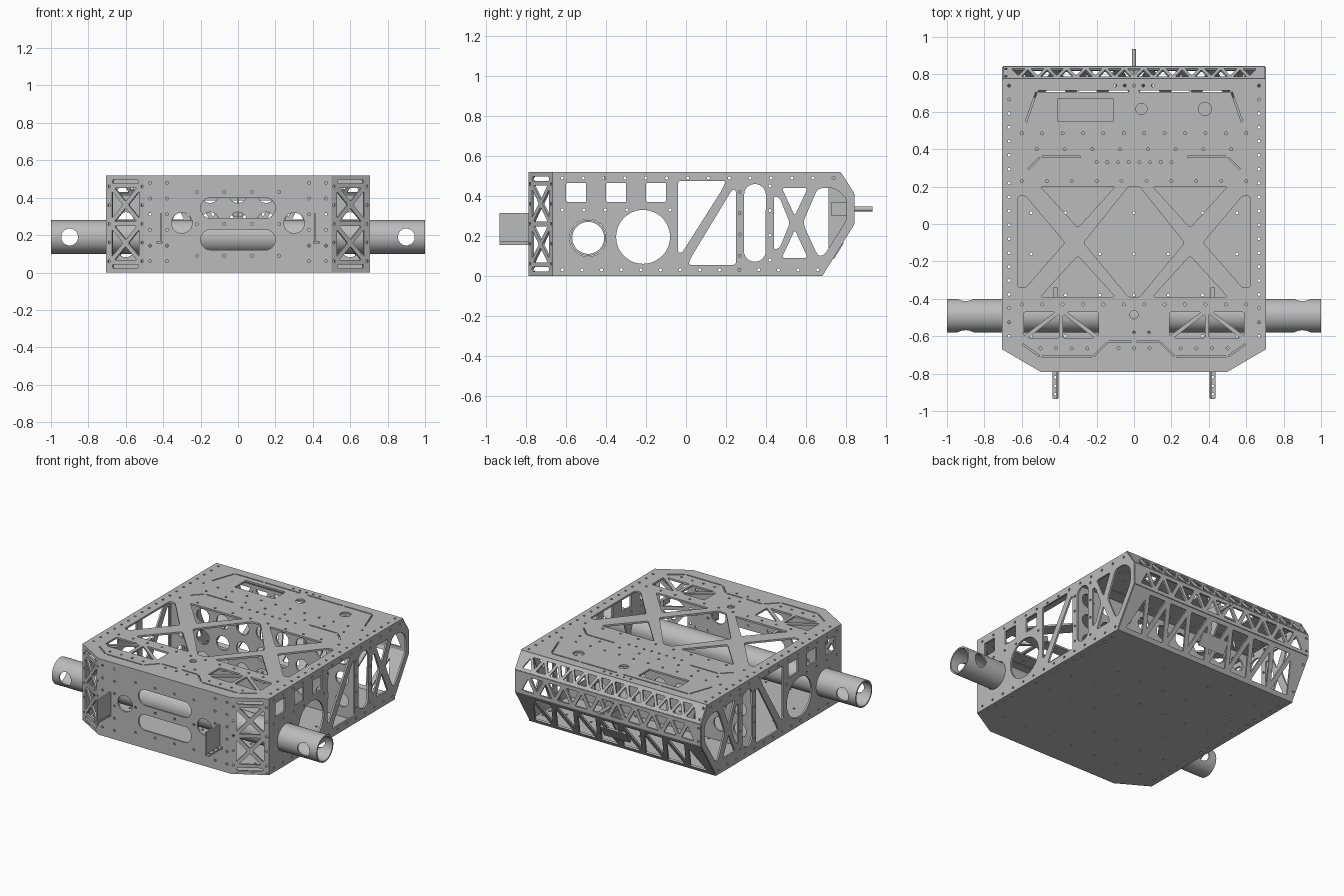
import bpy, bmesh, math
from mathutils import Vector, Matrix
from mathutils.geometry import intersect_point_line

if "Cube" in bpy.data.objects:
    bpy.data.objects.remove(bpy.data.objects["Cube"])

GREY = (0.5, 0.5, 0.5, 1)
metal = bpy.data.materials.new("plain grey metal")
metal.use_nodes = True
metal.diffuse_color = GREY
metal.node_tree.nodes["Principled BSDF"].inputs["Base Color"].default_value = GREY
T = 0.012  # sheet thickness


# ---- 2D shape helpers ----
def circle(x, y, r, n=32):
    return [Vector((x + r * math.cos(2 * math.pi * i / n), y + r * math.sin(2 * math.pi * i / n)))
            for i in range(n)]


def rounded(pts, r=0.015, n=4):
    pts, out = [Vector(p) for p in pts], []
    for i, p in enumerate(pts):
        a, b = pts[i - 1] - p, pts[(i + 1) % len(pts)] - p
        a = p + a.normalized() * min(r, a.length * 0.49)
        b = p + b.normalized() * min(r, b.length * 0.49)
        for k in range(n + 1):
            t = k / n
            out.append(a * (1 - t) ** 2 + p * 2 * t * (1 - t) + b * t * t)
    return out


def rect(x0, y0, x1, y1, r=0.005):
    return rounded([(x0, y0), (x1, y0), (x1, y1), (x0, y1)], r)


def slot(x0, y0, x1, y1):
    r = min(x1 - x0, y1 - y0) / 2
    ends = ((x1 - r, y1 - r, 0), (x0 + r, y1 - r, 1), (x0 + r, y0 + r, 2), (x1 - r, y0 + r, 3))
    return [Vector((x, y)) + r * Vector((math.cos(a), math.sin(a)))
            for x, y, q in ends for a in [(q + k / 6) * math.pi / 2 for k in range(6)]]


def strut_tri(a, b, c, w=0.02):
    """Triangle pulled in by half a strut width, with rounded corners."""
    a, b, c = Vector(a), Vector(b), Vector(c)
    la, lb, lc = (b - c).length, (c - a).length, (a - b).length
    mid = (a * la + b * lb + c * lc) / (la + lb + lc)
    inr = abs((b - a).cross(c - a)) / (la + lb + lc)
    return rounded([mid + (p - mid) * (1 - w / 2 / inr) for p in (a, b, c)], 0.01)


def zigzag(x0, x1, y0, y1, n, w):
    step = (x1 - x0) / (n + 1)
    pts = [(x0 + i * step, y1 if i % 2 else y0) for i in range(n + 2)]
    return [strut_tri(*pts[i:i + 3], w) for i in range(n)]


def cross(x0, y0, x1, y1, w):
    c = [(x0, y0), (x1, y0), (x1, y1), (x0, y1)]
    m = ((x0 + x1) / 2, (y0 + y1) / 2)
    return [strut_tri(c[i - 1], c[i], m, w) for i in range(4)]


def slits(pts, w=0.004):
    out = []
    for a, b in zip(pts, pts[1:]):
        a, b = Vector(a), Vector(b)
        d = (b - a).normalized()
        s, a, b = Vector((-d.y, d.x)) * w, a + d * 0.007, b - d * 0.007
        out.append([a - s, b - s, b + s, a + s])
    return out


def flip(polys):
    return [[Vector((-p.x, p.y)) for p in poly] for poly in polys]


def row(x0, y0, x1, y1, n):
    return [(x0 + (x1 - x0) * i / (n - 1), y0 + (y1 - y0) * i / (n - 1)) for i in range(n)]


def is_clear(p, poly, gap=0.014):
    inside = False
    for a, b in zip(poly, poly[1:] + poly[:1]):
        q, t = intersect_point_line(p, a, b)
        if (q.to_2d() - p).length < gap or min((a - p).length, (b - p).length) < gap:
            if 0 <= t <= 1 or min((a - p).length, (b - p).length) < gap:
                return False
        if (a.y > p.y) != (b.y > p.y) and p.x < a.x + (b.x - a.x) * (p.y - a.y) / (b.y - a.y):
            inside = not inside
    return not inside


# ---- 3D helpers ----
def panel(name, outline, holes=(), rivets=(), origin=(0, 0, 0), u=(1, 0, 0), v=(0, 1, 0), t=T):
    """Flat sheet with cut-outs, laid in the plane of u and v."""
    holes = list(holes)
    holes += [circle(*p, 0.008, 8) for p in rivets if all(is_clear(Vector(p), h) for h in holes)]
    cu = bpy.data.curves.new(name, 'CURVE')
    cu.dimensions, cu.fill_mode, cu.extrude = '2D', 'BOTH', t / 2
    for poly in [outline] + holes:
        sp = cu.splines.new('POLY')
        sp.points.add(len(poly) - 1)
        for pt, p in zip(sp.points, poly):
            pt.co = (p[0], p[1], 0, 1)
        sp.use_cyclic_u = True
    tmp = bpy.data.objects.new(name + "_outline", cu)
    me = bpy.data.meshes.new_from_object(tmp)
    bpy.data.objects.remove(tmp)
    bm = bmesh.new()
    bm.from_mesh(me)
    bmesh.ops.remove_doubles(bm, verts=bm.verts, dist=0.0001)
    bmesh.ops.recalc_face_normals(bm, faces=bm.faces)
    u, v = Vector(u).normalized(), Vector(v).normalized()
    m = Matrix((u, v, u.cross(v))).transposed().to_4x4()
    m.translation = origin
    bm.transform(m)
    bm.to_mesh(me)
    bm.free()
    me.materials.clear()
    me.materials.append(metal)
    for f in me.polygons:
        f.use_smooth = False
    ob = bpy.data.objects.new(name, me)
    bpy.context.collection.objects.link(ob)
    return ob


def box(name, x0, x1, y0, y1, z0, z1):
    return panel(name, [(x0, y0), (x1, y0), (x1, y1), (x0, y1)], origin=(0, 0, (z0 + z1) / 2), t=z1 - z0)


# ---- top plate ----
def deck(back):
    return [(-0.5, -0.79), (0.5, -0.79), (0.705, -0.67), (0.705, back), (-0.705, back), (-0.705, -0.67)]


half = [rounded([(0.1, 0.2), (0.5, 0.2), (0.3, -0.02)]),
        rounded([(0.1, -0.39), (0.5, -0.39), (0.3, -0.17)]),
        rounded([(0.62, 0.15), (0.62, -0.34), (0.58, -0.34), (0.37, -0.1), (0.58, 0.15)])]
A, N, B, C, M, D = (0.18, -0.62), (0.39, -0.62), (0.6, -0.62), (0.6, -0.46), (0.39, -0.46), (0.18, -0.46)
half += [strut_tri(*t, 0.022) for t in ((D, A, M), (A, N, M), (N, B, M), (B, C, M))]
half += slits([(0.58, 0.54), (0.52, 0.71), (0.3, 0.71), (0.02, 0.71)])
half += slits([(0.57, 0.29), (0.5, 0.36), (0.28, 0.36)])
half += slits([(0.6, -0.64), (0.5, -0.71), (0.22, -0.71), (0.14, -0.63), (0.01, -0.63)])
top_holes = half + flip(half) + [
    rounded([(-0.03, 0.2), (0.03, 0.2), (0.27, -0.1), (0.03, -0.39), (-0.03, -0.39), (-0.27, -0.1)]),
    rect(-0.41, 0.55, -0.11, 0.67), circle(0.04, 0.615, 0.03), circle(0.38, 0.615, 0.035),
    circle(0, -0.485, 0.022)]
edge = [p for s in (1, -1) for p in row(s * 0.668, -0.6, s * 0.668, 0.74, 19)]
rows = row(-0.6, 0.485, 0.6, 0.485, 12) + row(-0.52, 0.4, 0.52, 0.4, 8) + row(-0.2, 0.33, 0.2, 0.33, 8)
rows += row(-0.1, 0.74, 0.1, 0.74, 5) + row(-0.5, -0.665, 0.5, -0.665, 13)
rows += row(-0.6, 0.23, 0.6, 0.23, 10) + row(-0.6, -0.43, 0.6, -0.43, 12) + row(0, -0.58, 0.08, -0.58, 2)
panel("top_plate", deck(0.775), top_holes, edge + rows, (0, 0, 0.52 - T / 2))

# ---- bottom plate ----
grid = [p for k in range(6) for p in row(-0.55, -0.6 + k * 0.22, 0.55, -0.6 + k * 0.22, 7)]
panel("bottom_plate", deck(0.685), [], edge[:17] + edge[19:36] + grid, (0, 0, T / 2))

# ---- side plates, cut for the tube, access holes and trusses ----
side = [(-0.67, 0.005), (0.68, 0.005), (0.84, 0.26), (0.84, 0.41), (0.77, 0.515), (-0.67, 0.515)]
side_holes = [rect(y, 0.37, y + 0.1, 0.465) for y in (-0.6, -0.4, -0.2)]
side_holes += [circle(-0.49, 0.19, 0.093, 48), circle(-0.215, 0.195, 0.135, 48),
               rounded([(-0.04, 0.475), (0.2, 0.475), (0.18, 0.43), (-0.02, 0.115), (-0.04, 0.115)]),
               rounded([(0.25, 0.43), (0.25, 0.055), (0.01, 0.055), (0.03, 0.1), (0.23, 0.43)]),
               slot(0.29, 0.07, 0.4, 0.46),
               rounded([(0.44, 0.13), (0.47, 0.14), (0.52, 0.265), (0.47, 0.39), (0.44, 0.4)]),
               rounded([(0.48, 0.44), (0.61, 0.44), (0.545, 0.3)]),
               rounded([(0.48, 0.09), (0.61, 0.09), (0.545, 0.23)]),
               rounded([(0.585, 0.265), (0.66, 0.44), (0.745, 0.44), (0.805, 0.39),
                        (0.805, 0.28), (0.69, 0.1), (0.66, 0.1)], 0.03)]
side_rivets = row(-0.62, 0.49, 0.74, 0.49, 14) + row(-0.62, 0.03, 0.66, 0.03, 14)
side_rivets += row(-0.62, 0.33, -0.08, 0.33, 6) + row(0.27, 0.1, 0.27, 0.42, 4) + row(0.42, 0.08, 0.42, 0.45, 4)
for s, n in ((1, "left"), (-1, "right")):
    panel(n + "_side_plate", side, side_holes, side_rivets, (s * (0.705 - T / 2), 0, 0), (0, 1, 0), (0, 0, 1))

    # angled front corner with stacked cross bracing
    w = 0.234
    holes = [slot(0.035, 0.475, w - 0.035, 0.497), slot(0.035, 0.022, w - 0.035, 0.044)]
    holes += cross(0.02, 0.055, w - 0.02, 0.26, 0.024) + cross(0.02, 0.26, w - 0.02, 0.465, 0.024)
    panel(n + "_corner_plate", [(0, 0.005), (w, 0.005), (w, 0.515), (0, 0.515)], holes,
          row(0.014, 0.06, 0.014, 0.46, 5) + row(w - 0.014, 0.06, w - 0.014, 0.46, 5),
          (s * 0.498, -0.784, 0), (s * 0.2, 0.12, 0), (0, 0, 1))

    # front bracket: upright fin with a drilled flange
    fin = s * 0.412
    box(n + "_bracket_fin", fin - 0.006, fin + 0.006, -0.935, -0.78, 0.17, 0.315)
    panel(n + "_bracket_flange", rect(s * 0.42 - 0.015, -0.935, s * 0.42 + 0.015, -0.78),
          [], row(s * 0.42, -0.91, s * 0.42, -0.82, 3), (0, 0, 0.16))
    box(n + "_inner_bracket", s * 0.42 - 0.012, s * 0.42 + 0.012, -0.41, -0.34, 0.47, 0.51)

# ---- front plate ----
front_holes = [slot(-0.2, 0.29, 0.2, 0.4), slot(-0.2, 0.12, 0.2, 0.23),
               circle(-0.3, 0.265, 0.055), circle(0.3, 0.265, 0.055)]
front_rivets = [p for z in (0.09, 0.26, 0.43) for p in row(-0.22, z, 0.22, z, 4)]
front_rivets += [p for x in (-0.47, -0.38, 0.38, 0.47) for p in row(x, 0.06, x, 0.48, 6)]
panel("front_plate", [(-0.5, 0.005), (0.5, 0.005), (0.5, 0.515), (-0.5, 0.515)], front_holes,
      front_rivets, (0, -0.784, 0), (1, 0, 0), (0, 0, 1))

# ---- three trussed rear strips following the bevelled back ----
profile = [(0.68, 0.006), (0.838, 0.26), (0.838, 0.41), (0.772, 0.514)]
for name, a, b, n, w in zip(("lower", "middle", "upper"), profile, profile[1:], (15, 19, 25), (0.03, 0.024, 0.018)):
    d = Vector((0, b[0] - a[0], b[1] - a[1]))
    h = d.length
    panel("rear_" + name + "_truss", [(-0.7, 0), (0.7, 0), (0.7, h), (-0.7, h)],
          zigzag(-0.67, 0.67, 0.012, h - 0.012, n, w), row(-0.685, h * 0.2, -0.685, h * 0.8, 2),
          (0, a[0], a[1]), (1, 0, 0), d)
panel("rear_name_plate", rect(-0.1, 0.1, 0.1, 0.19), [], [], (0, 0.684, 0.004), (1, 0, 0), (0, 0.158, 0.254))

# ---- inner bulkhead with lightening holes ----
bulk = [circle(x * 0.15, z, 0.048, 24) for x in range(-4, 5) for z in (0.13, 0.275, 0.42)]
panel("inner_bulkhead", [(-0.69, 0.015), (0.69, 0.015), (0.69, 0.505), (-0.69, 0.505)], bulk, [],
      (0, 0.27, 0), (1, 0, 0), (0, 0, 1))
panel("rear_rib", rounded([(0.715, 0.09), (0.83, 0.27), (0.83, 0.4), (0.77, 0.5), (0.715, 0.5)]), [], [],
      (0, 0, 0), (0, 1, 0), (0, 0, 1))

# ---- rear rod and its mount ----
box("rod_mount", -0.025, 0.025, 0.73, 0.83, 0.3, 0.37)
panel("rear_rod", circle(0, 0.335, 0.012, 16), [], [], (0, 0.86, 0), (1, 0, 0), (0, 0, 1), 0.15)

# ---- cross tube, drilled through near both ends ----
tube = panel("cross_tube", circle(-0.49, 0.19, 0.09, 64), [circle(-0.49, 0.19, 0.08, 64)], [],
             (0, 0, 0), (0, 1, 0), (0, 0, 1), 2.0)
for s in (1, -1):
    drill = panel("tube_drill", circle(s * 0.9, 0.19, 0.045, 32), [], [],
                  (0, -0.49, 0), (1, 0, 0), (0, 0, 1), 0.4)
    drill.hide_render = True
    cut = tube.modifiers.new("drill", 'BOOLEAN')
    cut.object, cut.operation, cut.solver = drill, 'DIFFERENCE', 'EXACT'
    bpy.context.view_layer.objects.active = tube
    bpy.ops.object.modifier_apply(modifier=cut.name)
    bpy.data.objects.remove(drill)
bpy.ops.object.select_all(action='DESELECT')
tube.select_set(True)
bpy.context.view_layer.objects.active = tube
bpy.ops.object.shade_smooth_by_angle(angle=math.radians(30))
